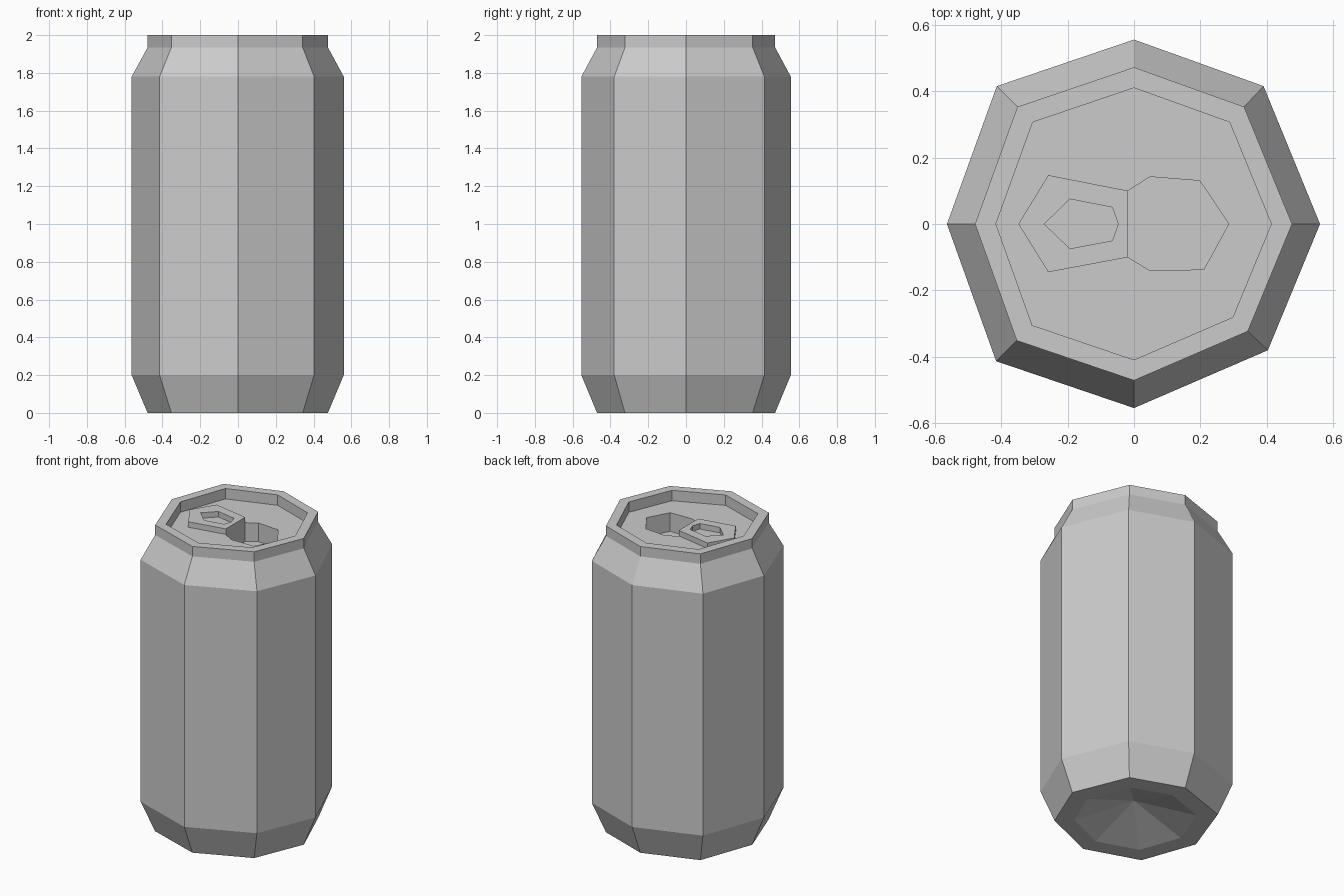
import bpy, bmesh

if "Cube" in bpy.data.objects:
    bpy.data.objects.remove(bpy.data.objects["Cube"])

# Eight-sided, slightly uneven body outline
OUTLINE = [(0.56, 0), (0.39, 0.415), (0, 0.555), (-0.413, 0.415),
           (-0.563, 0), (-0.415, -0.413), (0, -0.554), (0.403, -0.38)]


def finish(name, bm):
    bmesh.ops.recalc_face_normals(bm, faces=bm.faces[:])
    mesh = bpy.data.meshes.new(name)
    bm.to_mesh(mesh)
    bm.free()
    obj = bpy.data.objects.new(name, mesh)
    bpy.context.collection.objects.link(obj)
    return obj


def ring(bm, outline, scale, z):
    return [bm.verts.new((x * scale, y * scale, z)) for x, y in outline]


def bridge(bm, a, b):
    n = len(a)
    for i in range(n):
        j = (i + 1) % n
        bm.faces.new((a[i], a[j], b[j], b[i]))


def prism(name, outline, z0, z1):
    bm = bmesh.new()
    low, high = ring(bm, outline, 1, z0), ring(bm, outline, 1, z1)
    bridge(bm, low, high)
    bm.faces.new(low)
    bm.faces.new(high)
    return finish(name, bm)


def cut(target, cutter):
    cutter.hide_render = True
    mod = target.modifiers.new("cut", 'BOOLEAN')
    mod.operation = 'DIFFERENCE'
    mod.solver = 'EXACT'
    mod.object = cutter
    bpy.context.view_layer.objects.active = target
    bpy.ops.object.modifier_apply(modifier=mod.name)
    bpy.data.objects.remove(cutter)


# Can body: (scale, height) from inner foot ring, up the side, into the lid recess
PROFILE = [(0.64, 0), (0.85, 0), (1, 0.2), (1, 1.78),
           (0.85, 1.935), (0.85, 2), (0.738, 2), (0.738, 1.932)]
bm = bmesh.new()
rings = [ring(bm, OUTLINE, s, z) for s, z in PROFILE]
for a, b in zip(rings, rings[1:]):
    bridge(bm, a, b)
bm.faces.new(rings[-1])
# Hollow underside
apex = bm.verts.new((0, 0, 0.12))
for i in range(8):
    bm.faces.new((rings[0][i], rings[0][(i + 1) % 8], apex))
body = finish("can_body", bm)

# Drinking opening sunk into the lid
opening = [(-0.018, 0.1), (0.048, 0.142), (0.198, 0.13), (0.285, 0),
           (0.21, -0.137), (0.048, -0.14), (-0.018, -0.1)]
cut(body, prism("opening_cutter", opening, 1.81, 2.1))

# Pull tab with finger hole
tab = prism("pull_tab", [(-0.348, 0), (-0.258, 0.147), (-0.018, 0.1),
                         (-0.018, -0.1), (-0.258, -0.145)], 1.932, 1.968)
hole = [(-0.27, 0), (-0.193, 0.075), (-0.065, 0.05), (-0.048, 0),
        (-0.065, -0.05), (-0.193, -0.074)]
cut(tab, prism("finger_hole_cutter", hole, 1.9, 2.1))
